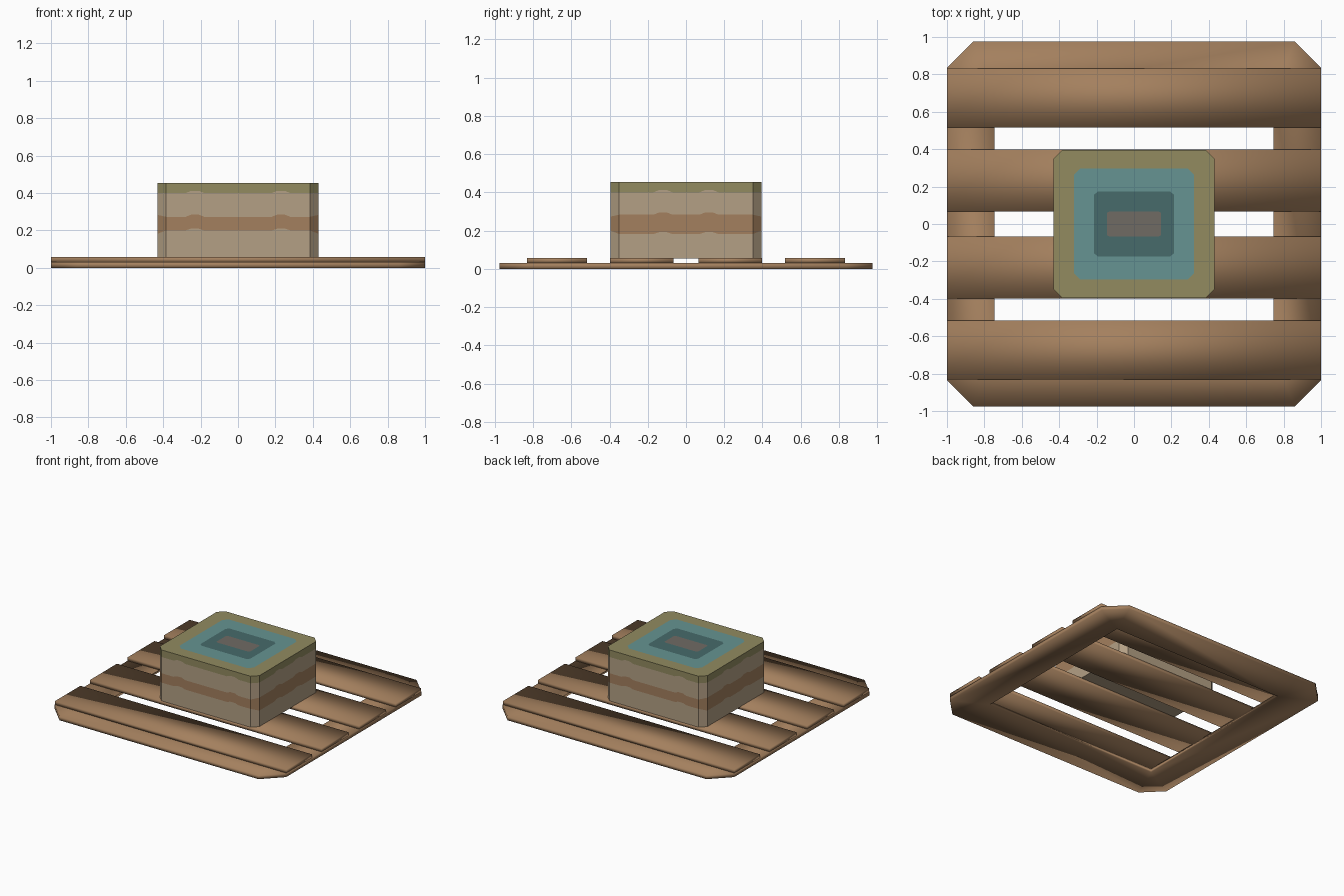
import bpy, bmesh

cube = bpy.data.objects.get("Cube")
if cube:
    bpy.data.objects.remove(cube)


def material(name, rgb):
    # Flat colour given as sRGB bytes, stored as linear values
    lin = [((c / 255 + 0.055) / 1.055) ** 2.4 for c in rgb]
    m = bpy.data.materials.new(name)
    m.use_nodes = True
    m.diffuse_color = (*lin, 1)
    m.node_tree.nodes["Principled BSDF"].inputs["Base Color"].default_value = (*lin, 1)
    return m


wood = material("brown wood", (164, 128, 94))
tan = material("tan", (180, 160, 133))
olive = material("olive", (146, 139, 96))
teal = material("teal", (102, 148, 146))
deep_teal = material("deep teal", (71, 107, 107))
grey = material("warm grey", (112, 107, 100))


def finish(bm, name, mats, smooth):
    bmesh.ops.recalc_face_normals(bm, faces=bm.faces)
    me = bpy.data.meshes.new(name)
    bm.to_mesh(me)
    bm.free()
    for m in mats:
        me.materials.append(m)
    for p in me.polygons:
        p.use_smooth = smooth
    ob = bpy.data.objects.new(name, me)
    bpy.context.collection.objects.link(ob)
    return ob


def octagon(x, y, c):
    # Rectangle outline with cut corners, counter-clockwise
    return [(-x + c, -y), (x - c, -y), (x, -y + c), (x, y - c),
            (x - c, y), (-x + c, y), (-x, y - c), (-x, -y + c)]


def strip(bm, low, high, slot=0):
    n = len(low)
    for i in range(n):
        j = (i + 1) % n
        bm.faces.new((low[i], low[j], high[j], high[i])).material_index = slot


# Base frame: flat ring with cut outer corners and a square opening
def base_frame():
    bm = bmesh.new()
    outer = octagon(1, 0.975, 0.14)
    hx, hy = 0.745, 0.7
    inner = [(-hx, -hy), (hx, -hy), (hx, hy), (-hx, hy)]
    z0, z1 = 0, 0.03
    o0, o1 = [[bm.verts.new((*p, z)) for p in outer] for z in (z0, z1)]
    i0, i1 = [[bm.verts.new((*p, z)) for p in inner] for z in (z0, z1)]
    strip(bm, o0, o1)
    strip(bm, i0, i1)
    for o, i in ((o0, i0), (o1, i1)):
        for k in range(4):
            a, b, c = o[2 * k], o[2 * k + 1], o[(2 * k + 2) % 8]
            n = (k + 1) % 4
            bm.faces.new((a, b, i[n], i[k]))
            bm.faces.new((b, c, i[n]))
    finish(bm, "base_frame", [wood], True)


# Planks laid across the frame
def plank(name, y0, y1):
    bm = bmesh.new()
    bmesh.ops.create_cube(bm, size=1)
    for v in bm.verts:
        v.co.x *= 2
        v.co.y = y0 if v.co.y < 0 else y1
        v.co.z = 0.03 if v.co.z < 0 else 0.057
    finish(bm, name, [wood], True)


# Block: banded sides with small bumps, and nested colour panels on top
def block():
    X, Y, C = 0.43, 0.395, 0.045
    corners = octagon(X, Y, C)
    outline = []
    for k, (ax, ay) in enumerate(corners):
        outline.append((ax, ay, 0, k in (2, 3, 6, 7)))
        if k % 2:
            continue
        bx, by = corners[k + 1]
        along_y = k in (2, 6)
        length = abs(bx - ax) + abs(by - ay)
        centre = 0.12 if along_y else 0.23
        for s in (-1, 1):
            for off, lift in ((-0.05, 0), (-0.02, 1), (0.02, 1), (0.05, 0)):
                t = 0.5 + (s * centre + off) / length
                outline.append((ax + (bx - ax) * t, ay + (by - ay) * t, lift, along_y))
    bm = bmesh.new()

    def ring(z_front, z_side, bump):
        return [bm.verts.new((x, y, (z_side if side else z_front) + lift * bump))
                for x, y, lift, side in outline]

    rings = [ring(0.055, 0.055, 0), ring(0.2, 0.182, 0.01),
             ring(0.273, 0.283, 0.012), ring(0.4, 0.4, 0.012), ring(0.455, 0.455, 0)]
    for i, slot in enumerate((0, 1, 0, 2)):
        strip(bm, rings[i], rings[i + 1], slot)
    bm.faces.new(rings[0])
    last = rings[-1]
    for hx, hy, slot in ((0.32, 0.297, 2), (0.215, 0.175, 3), (0.145, 0.067, 4)):
        panel = [bm.verts.new((x * hx / X, y * hy / Y, 0.455)) for x, y, _, _ in outline]
        strip(bm, last, panel, slot)
        last = panel
    bm.faces.new(last).material_index = 5
    finish(bm, "banded_block", [tan, wood, olive, teal, deep_teal, grey], False)


base_frame()
for side, a in (("front", -1), ("back", 1)):
    for place, near, far in (("inner", 0.066, 0.397), ("outer", 0.517, 0.832)):
        plank(f"{side}_{place}_plank", *sorted((a * near, a * far)))
block()
